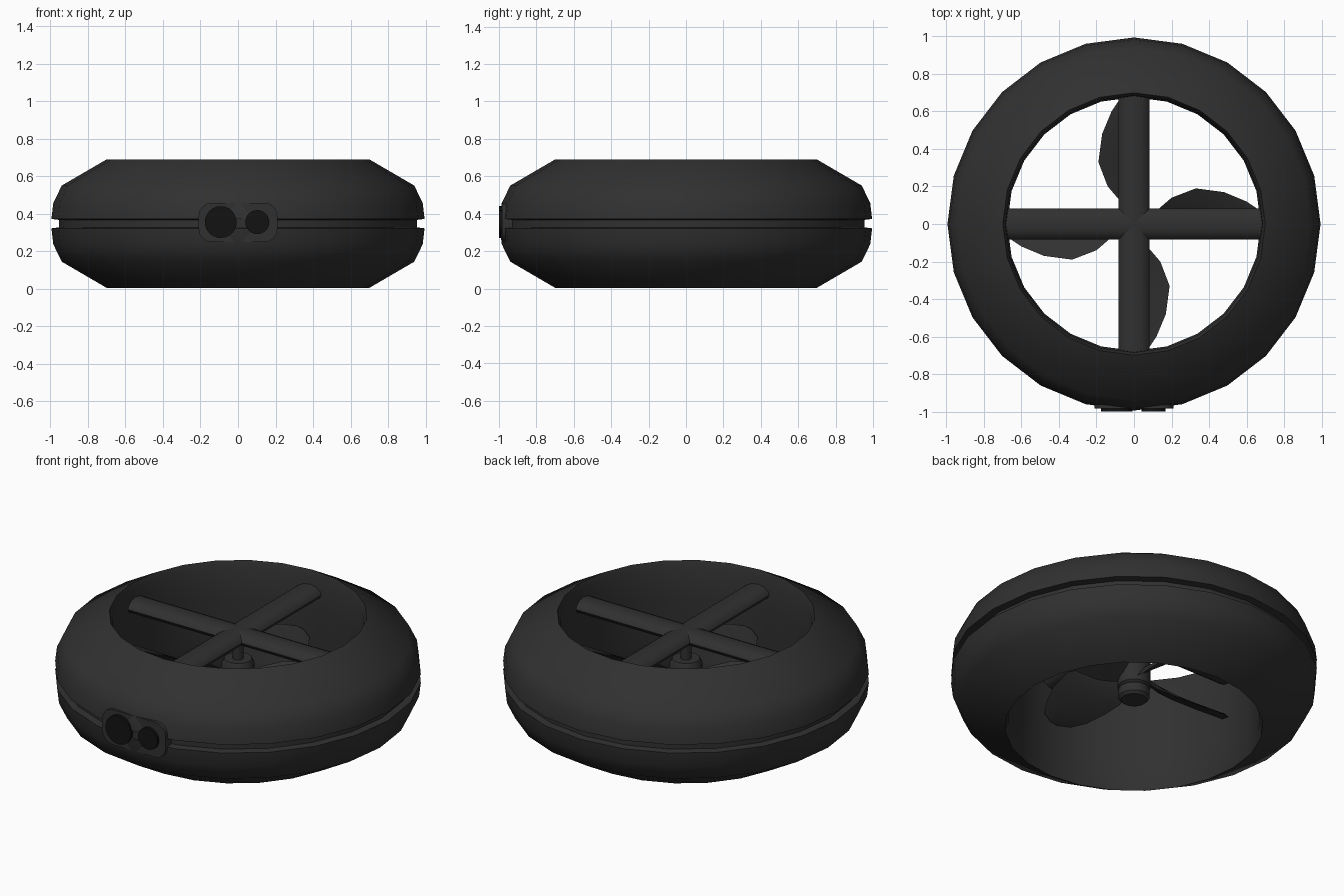
import bpy, bmesh, math
from mathutils import Matrix

if "Cube" in bpy.data.objects:
    bpy.data.objects.remove(bpy.data.objects["Cube"])


def material(name, v):
    m = bpy.data.materials.new(name)
    m.diffuse_color = (v, v, v, 1)
    m.use_nodes = True
    m.node_tree.nodes["Principled BSDF"].inputs["Base Color"].default_value = m.diffuse_color
    return m


DARK = material("dark_plastic", 0.03)
BLACK = material("lens_black", 0.006)


def finish(name, bm, mat=DARK, angle=35):
    bmesh.ops.recalc_face_normals(bm, faces=bm.faces)
    me = bpy.data.meshes.new(name)
    bm.to_mesh(me)
    bm.free()
    me.materials.append(mat)
    ob = bpy.data.objects.new(name, me)
    bpy.context.collection.objects.link(ob)
    bpy.ops.object.select_all(action='DESELECT')
    ob.select_set(True)
    bpy.context.view_layer.objects.active = ob
    bpy.ops.object.shade_smooth_by_angle(angle=math.radians(angle))
    return ob


def bridge(bm, loops, closed_path=False):
    """Skin a row of equally long closed loops with quads."""
    n, m = len(loops), len(loops[0])
    for i in range(n if closed_path else n - 1):
        a, b = loops[i], loops[(i + 1) % n]
        for j in range(m):
            k = (j + 1) % m
            bm.faces.new((a[j], a[k], b[k], b[j]))


def lathe(name, profile, sides, closed=True):
    """Revolve (radius, z) points about z; open profiles get end caps."""
    bm = bmesh.new()
    loops = []
    for r, z in profile:
        loops.append([bm.verts.new((r * math.cos(2 * math.pi * i / sides),
                                    r * math.sin(2 * math.pi * i / sides), z))
                      for i in range(sides)])
    bridge(bm, loops, closed)
    if not closed:
        bm.faces.new(loops[0])
        bm.faces.new(loops[-1])
    return finish(name, bm)


def prism_y(name, outline, y0, y1, mat):
    """Extrude an (x, z) outline from y0 to y1."""
    bm = bmesh.new()
    loops = [[bm.verts.new((x, y, z)) for x, z in outline] for y in (y0, y1)]
    bridge(bm, loops)
    for lp in loops:
        bm.faces.new(lp)
    return finish(name, bm, mat)


# Duct ring with a groove around its waist and a slightly convex inner wall
ZM = 0.347
upper = [(0.955, 0.02), (0.995, 0.025), (0.985, 0.11), (0.94, 0.203),
         (0.70, 0.343), (0.685, 0.30), (0.676, 0.12)]
profile = [(r, ZM + d) for r, d in upper] + [(r, ZM - d) for r, d in reversed(upper)]
lathe("duct_ring", profile, 24)

# Cross struts with a flattened round section
for i in range(2):
    bm = bmesh.new()
    sec = [(0.082 * math.cos(math.tau * k / 12), 0.57 + 0.04 * math.sin(math.tau * k / 12))
           for k in range(12)]
    loops = [[bm.verts.new((x, y, z)) for y, z in sec] for x in (-0.685, 0.685)]
    bridge(bm, loops)
    for lp in loops:
        bm.faces.new(lp)
    bm.transform(Matrix.Rotation(i * math.pi / 2, 4, 'Z'))
    finish("cross_strut_%d" % (i + 1), bm, angle=50)

# Hub and the shaft that hangs it from the struts
lathe("rotor_hub", [(0.07, 0.17), (0.085, 0.185), (0.085, 0.235), (0.076, 0.24),
                    (0.09, 0.25), (0.09, 0.40), (0.075, 0.43)], 20, False)
lathe("rotor_shaft", [(0.03, 0.42), (0.03, 0.57)], 12, False)

# Four pitched blades: (radius, lead y, lead z, trail y, trail z)
stations = [(0.06, 0.045, 0.36, -0.04, 0.28), (0.13, 0.08, 0.39, -0.05, 0.26),
            (0.20, 0.14, 0.41, -0.065, 0.25), (0.33, 0.19, 0.42, -0.07, 0.25),
            (0.48, 0.17, 0.40, -0.07, 0.26), (0.60, 0.12, 0.37, -0.05, 0.28),
            (0.66, 0.08, 0.35, -0.01, 0.305)]
for i in range(4):
    bm = bmesh.new()
    loops = []
    for x, ly, lz, ty, tz in stations:
        my, mz = (ly + ty) / 2, (lz + tz) / 2
        t = 0.014
        pts = [(ly, lz), (my - t * 0.6, mz + t), (ty, tz), (my + t * 0.6, mz - t)]
        loops.append([bm.verts.new((x, y, z)) for y, z in pts])
    bridge(bm, loops)
    bm.faces.new(loops[0])
    bm.faces.new(loops[-1])
    bm.transform(Matrix.Rotation(i * math.pi / 2, 4, 'Z'))
    finish("rotor_blade_%d" % (i + 1), bm, angle=60)

# Rounded sensor plate on the front
outline = []
for q, (sx, sz) in enumerate([(1, 1), (-1, 1), (-1, -1), (1, -1)]):
    for k in range(5):
        a = (q + k / 4) * math.pi / 2
        outline.append((sx * 0.14 + 0.07 * math.cos(a), 0.353 + sz * 0.035 + 0.07 * math.sin(a)))
prism_y("sensor_plate", outline, -0.984, -0.91, DARK)

# Two round lenses
for name, cx, r in (("large_lens", -0.092, 0.085), ("small_lens", 0.103, 0.064)):
    circle = [(cx + r * math.cos(math.tau * k / 24), 0.355 + r * math.sin(math.tau * k / 24))
              for k in range(24)]
    prism_y(name, circle, -1.0, -0.95, BLACK)
